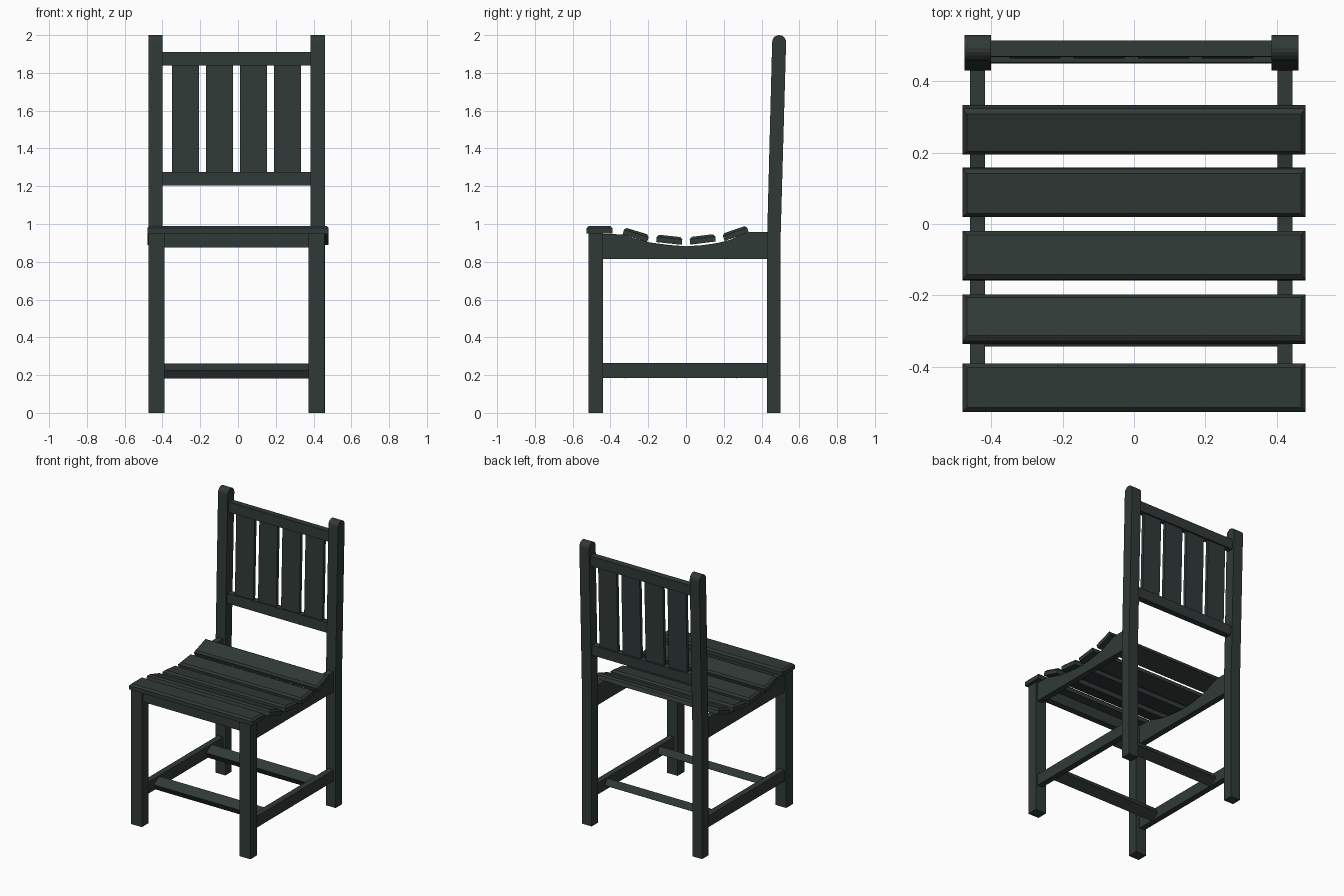
import bpy, bmesh, math
from mathutils import Matrix, Vector

if "Cube" in bpy.data.objects:
    bpy.data.objects.remove(bpy.data.objects["Cube"])

paint = bpy.data.materials.new("dark_green_grey")
paint.diffuse_color = (0.030, 0.042, 0.039, 1)
paint.use_nodes = True
paint.node_tree.nodes["Principled BSDF"].inputs["Base Color"].default_value = paint.diffuse_color

CX = -0.0075  # the frame sits slightly left of the seat slats


def finish(name, bm):
    bmesh.ops.recalc_face_normals(bm, faces=bm.faces)
    me = bpy.data.meshes.new(name)
    bm.to_mesh(me)
    bm.free()
    me.materials.append(paint)
    ob = bpy.data.objects.new(name, me)
    bpy.context.collection.objects.link(ob)
    return ob


def box(name, center, size, tilt=0.0, chamfer=0.0):
    """Box tilted about x (degrees), with optional chamfer round its top."""
    bm = bmesh.new()
    bmesh.ops.create_cube(bm, size=1)
    bmesh.ops.scale(bm, vec=size, verts=bm.verts)
    if chamfer:
        top = [e for e in bm.edges if all(v.co.z > 0 for v in e.verts)]
        bmesh.ops.bevel(bm, geom=top, offset=chamfer, segments=1, affect='EDGES')
    bmesh.ops.transform(bm, verts=bm.verts, matrix=Matrix.Translation(center)
                        @ Matrix.Rotation(math.radians(tilt), 4, 'X'))
    return finish(name, bm)


def side_profile(name, points, x, width):
    """Extrude a (y, z) outline along x."""
    bm = bmesh.new()
    face = bm.faces.new([bm.verts.new((x - width / 2, y, z)) for y, z in points])
    out = bmesh.ops.extrude_face_region(bm, geom=[face])
    moved = [g for g in out["geom"] if isinstance(g, bmesh.types.BMVert)]
    bmesh.ops.translate(bm, verts=moved, vec=Vector((width, 0, 0)))
    return finish(name, bm)


# outline of the back posts: straight leg, leaning upper part, rounded top
R = 0.037
post = [(0.43, 0), (0.50, 0), (0.50, 0.9)]
post += [(0.493 + R * math.cos(a), 2 - R + R * math.sin(a))
         for a in (math.pi * i / 10 for i in range(11))]
post += [(0.43, 0.95)]

# outline of the seat rails: dished top edge under the slats
rail = [(-0.45, 0.815), (0.44, 0.815), (0.44, 0.957), (0.335, 0.957), (0.30, 0.945),
        (0.23, 0.915), (0.17, 0.90), (0.09, 0.888), (0, 0.882), (-0.09, 0.889),
        (-0.19, 0.902), (-0.27, 0.922), (-0.34, 0.945), (-0.45, 0.948)]

for side, s in (("left", -1), ("right", 1)):
    side_profile("back_post_" + side, post, CX + s * 0.43, 0.075)
    side_profile("seat_rail_" + side, rail, CX + s * 0.431, 0.042)
    box("front_leg_" + side, (CX + s * 0.423, -0.478, 0.475), (0.084, 0.075, 0.95))
    box("side_stretcher_" + side, (CX + s * 0.431, -0.005, 0.225), (0.042, 0.89, 0.08))

# tilted cross stretchers between the side stretchers
for name, y in (("front", -0.30), ("rear", 0.285)):
    box("cross_stretcher_" + name, (CX, y, 0.222), (0.83, 0.072, 0.05), tilt=30)

# front apron under the first slat
box("front_apron", (CX, -0.478, 0.913), (0.77, 0.045, 0.074))

# seat slats: y, z, tilt
slats = [(-0.458, 0.97, 0), (-0.265, 0.943, -17), (-0.088, 0.917, -6),
         (0.088, 0.919, 7), (0.262, 0.951, 19)]
for i, (y, z, tilt) in enumerate(slats):
    box(f"seat_slat_{i + 1}", (0, y, z), (0.96, 0.136, 0.04), tilt, 0.012)


# backrest, following the lean of the posts
def lean_y(z):
    return 0.465 + 0.028 * (z - 0.92) / 1.04


LEAN = -math.degrees(math.atan(0.028 / 1.04))
for name, z in (("lower", 1.24), ("upper", 1.875)):
    box("back_rail_" + name, (CX, lean_y(z), z), (0.79, 0.045, 0.071), LEAN)
for i in range(4):
    box(f"back_slat_{i + 1}", (CX + (i - 1.5) * 0.18, lean_y(1.557), 1.557),
        (0.143, 0.022, 0.59), LEAN)
